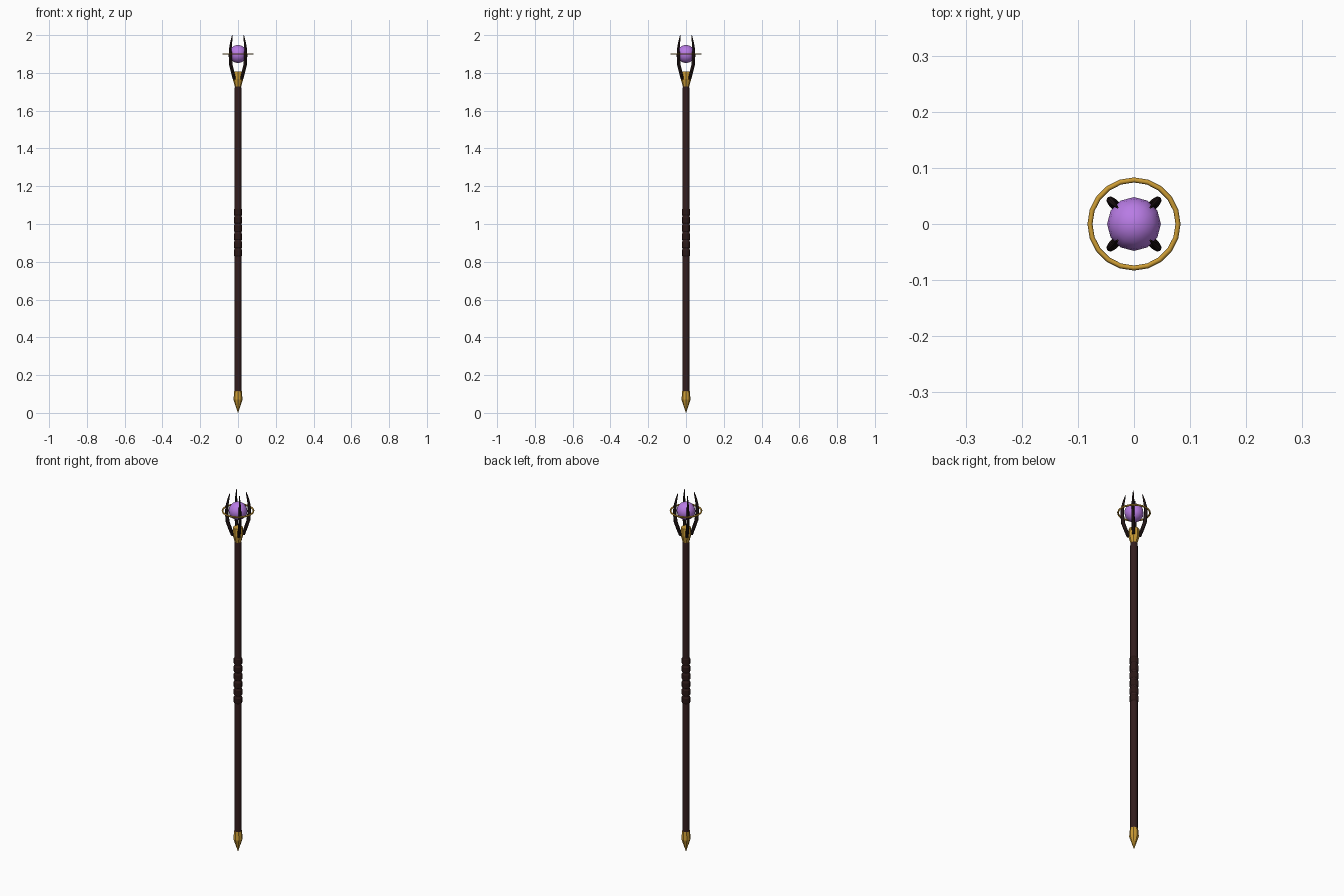
import bpy, math
from mathutils import Vector

if "Cube" in bpy.data.objects:
    bpy.data.objects.remove(bpy.data.objects["Cube"])


def material(name, rgb):
    m = bpy.data.materials.new(name)
    m.diffuse_color = (*rgb, 1)
    m.use_nodes = True
    m.node_tree.nodes["Principled BSDF"].inputs["Base Color"].default_value = m.diffuse_color
    return m


WOOD = material("dark wood", (0.033, 0.0125, 0.0125))
LEATHER = material("dark leather", (0.024, 0.009, 0.008))
GOLD = material("gold", (0.60, 0.33, 0.035))
BLACK = material("black metal", (0.016, 0.008, 0.008))
CRYSTAL = material("purple crystal", (0.48, 0.20, 0.78))


def make(name, verts, faces, mat, smooth=None):
    me = bpy.data.meshes.new(name)
    me.from_pydata(verts, [], faces)
    me.materials.append(mat)
    ob = bpy.data.objects.new(name, me)
    bpy.context.collection.objects.link(ob)
    if smooth:
        finish(ob, smooth)
    return ob


def finish(ob, angle):
    bpy.ops.object.select_all(action='DESELECT')
    ob.select_set(True)
    bpy.context.view_layer.objects.active = ob
    bpy.ops.object.shade_smooth_by_angle(angle=math.radians(angle))


def skin(name, rings, mat, smooth=None):
    """Join equal rings of points into a closed tube."""
    n = len(rings[0])
    verts = [p for r in rings for p in r]
    faces = [(k * n + i, k * n + (i + 1) % n, (k + 1) * n + (i + 1) % n, (k + 1) * n + i)
             for k in range(len(rings) - 1) for i in range(n)]
    faces.append(tuple(reversed(range(n))))
    faces.append(tuple(range(len(verts) - n, len(verts))))
    return make(name, verts, faces, mat, smooth)


def lathe(name, profile, sides, mat, smooth=None):
    rings = [[(r * math.cos(2 * math.pi * i / sides), r * math.sin(2 * math.pi * i / sides), z)
              for i in range(sides)] for r, z in profile]
    return skin(name, rings, mat, smooth)


# Shaft and pointed foot
lathe("shaft", [(0.0188, 0.10), (0.0188, 1.712), (0.015, 1.735)], 12, WOOD, 40)
lathe("foot_spike", [(0.0008, 0.0), (0.024, 0.07), (0.020, 0.115)], 8, GOLD)

# Grip rings
for i in range(6):
    z = 0.847 + i * 0.0432
    lathe("grip_ring", [(0.018, z - 0.020), (0.0222, z - 0.013),
                        (0.0222, z + 0.013), (0.018, z + 0.020)], 12, LEATHER, 30)

# Collar below the claws
lathe("collar", [(0.017, 1.728), (0.028, 1.768), (0.026, 1.808)], 8, GOLD)

# Four claws: radius from axis, height, half thickness
path = [(0.027, 1.765, 0.009), (0.039, 1.80, 0.010), (0.053, 1.842, 0.010),
        (0.058, 1.89, 0.009), (0.057, 1.93, 0.0075), (0.050, 1.967, 0.0055), (0.042, 2.0, 0.002)]
for c in range(4):
    a = math.radians(45 + 90 * c)
    out, side = Vector((math.cos(a), math.sin(a), 0)), Vector((-math.sin(a), math.cos(a), 0))
    rings = []
    for r, z, t in path:
        rings.append([out * (r + t * math.cos(k * math.pi / 4))
                      + side * (0.85 * t * math.sin(k * math.pi / 4)) + Vector((0, 0, z))
                      for k in range(8)])
    skin("claw", rings, BLACK, 40)

# Crystal orb
bpy.ops.mesh.primitive_uv_sphere_add(segments=12, ring_count=8, radius=0.048, location=(0, 0, 1.9))
orb = bpy.context.object
orb.name = "orb"
orb.data.materials.append(CRYSTAL)
finish(orb, 40)

# Floating halo ring
bpy.ops.mesh.primitive_torus_add(major_segments=20, minor_segments=6, major_radius=0.0785,
                                 minor_radius=0.0045, location=(0, 0, 1.9))
halo = bpy.context.object
halo.name = "halo_ring"
halo.data.materials.append(GOLD)
finish(halo, 65)
